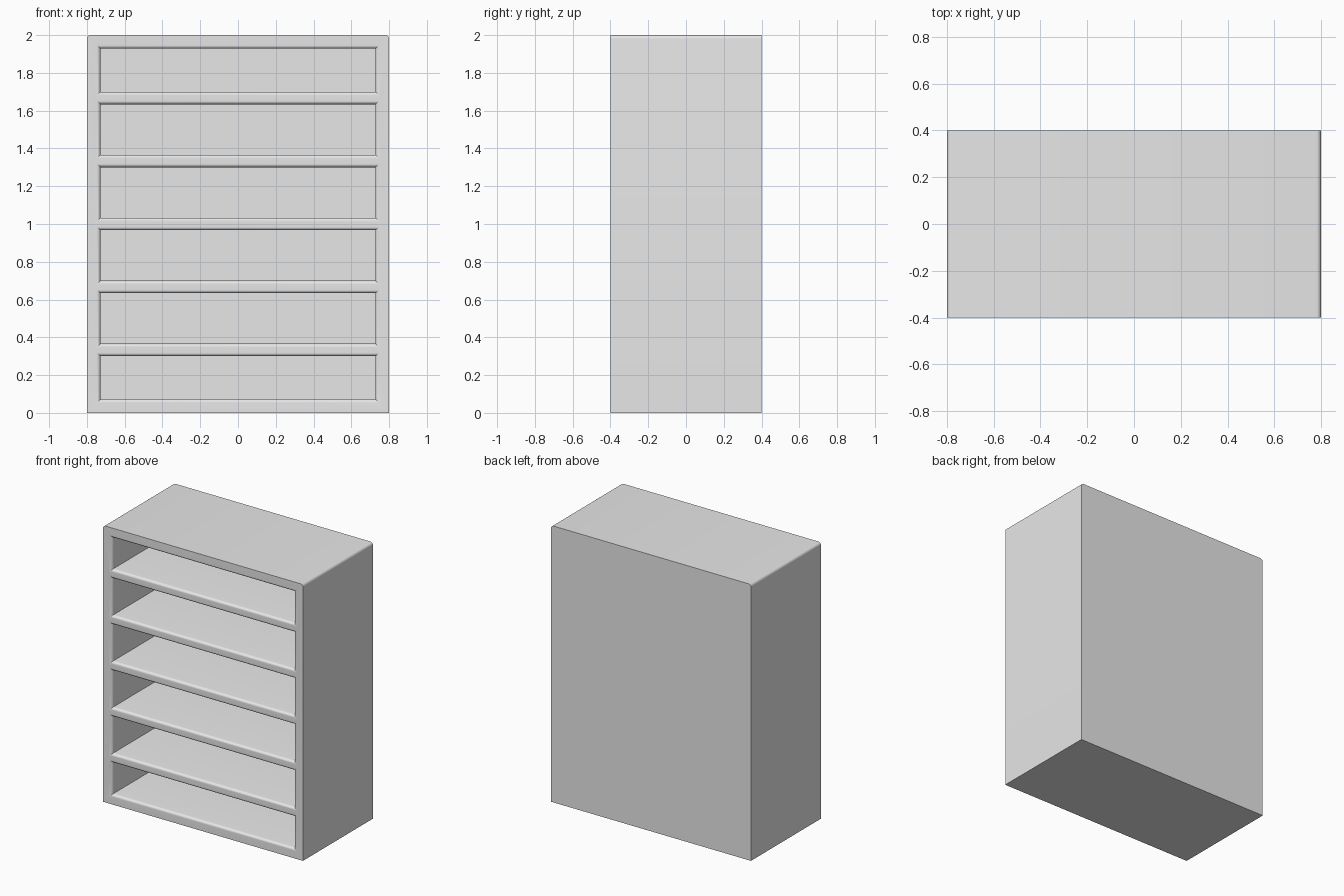
import bpy, bmesh, math

if "Cube" in bpy.data.objects:
    bpy.data.objects.remove(bpy.data.objects["Cube"])

WIDTH, DEPTH, HEIGHT = 1.6, 0.8, 2.0
WALL, SHELF, ROUND = 0.072, 0.066, 0.02
BAYS, STEPS = 6, 6
FRONT = -DEPTH / 2

grey = bpy.data.materials.new("light_grey")
grey.use_nodes = True
colour = (0.8, 0.8, 0.8, 1)
grey.diffuse_color = colour
grey.node_tree.nodes["Principled BSDF"].inputs["Base Color"].default_value = colour


def add_object(name, bm):
    bmesh.ops.recalc_face_normals(bm, faces=bm.faces)
    mesh = bpy.data.meshes.new(name)
    bm.to_mesh(mesh)
    bm.free()
    mesh.materials.append(grey)
    obj = bpy.data.objects.new(name, mesh)
    bpy.context.collection.objects.link(obj)
    return obj


def add_bay(bm, half_x, low, high):
    """Loft a bay cutter whose mouth flares out to round the shelf fronts."""
    rings = [(FRONT - ROUND, ROUND)]
    for i in range(STEPS + 1):
        a = math.pi / 2 * i / STEPS
        rings.append((FRONT + ROUND * (1 - math.cos(a)), ROUND * (1 - math.sin(a))))
    rings.append((-FRONT - WALL, 0))
    loops = []
    for y, grow in rings:
        x, b, t = half_x + grow, low - grow, high + grow
        loops.append([bm.verts.new(p) for p in ((-x, y, b), (x, y, b), (x, y, t), (-x, y, t))])
    for a, b in zip(loops, loops[1:]):
        for i in range(4):
            j = (i + 1) % 4
            bm.faces.new((a[i], a[j], b[j], b[i]))
    bm.faces.new(loops[0])
    bm.faces.new(loops[-1])


# Cabinet body with its two long top edges rounded
bm = bmesh.new()
bmesh.ops.create_cube(bm, size=1)
for v in bm.verts:
    v.co = (v.co.x * WIDTH, v.co.y * DEPTH, (v.co.z + 0.5) * HEIGHT)
top_edges = [e for e in bm.edges
             if all(v.co.z > 1 for v in e.verts) and e.verts[0].co.x == e.verts[1].co.x]
bmesh.ops.bevel(bm, geom=top_edges, offset=ROUND, segments=STEPS, profile=0.5, affect='EDGES')
cabinet = add_object("shelf_cabinet", bm)

# Open bays between evenly spaced shelves
bm = bmesh.new()
pitch = HEIGHT / BAYS
for k in range(BAYS):
    low = WALL if k == 0 else k * pitch + SHELF / 2
    high = HEIGHT - WALL if k == BAYS - 1 else (k + 1) * pitch - SHELF / 2
    add_bay(bm, WIDTH / 2 - WALL, low, high)
cutter = add_object("bay_cutter", bm)
cutter.hide_render = True

cut = cabinet.modifiers.new("bays", 'BOOLEAN')
cut.operation = 'DIFFERENCE'
cut.solver = 'EXACT'
cut.object = cutter
bpy.ops.object.select_all(action='DESELECT')
cabinet.select_set(True)
bpy.context.view_layer.objects.active = cabinet
bpy.ops.object.modifier_apply(modifier=cut.name)
bpy.data.objects.remove(cutter)
bpy.ops.object.shade_smooth_by_angle(angle=math.radians(30))
